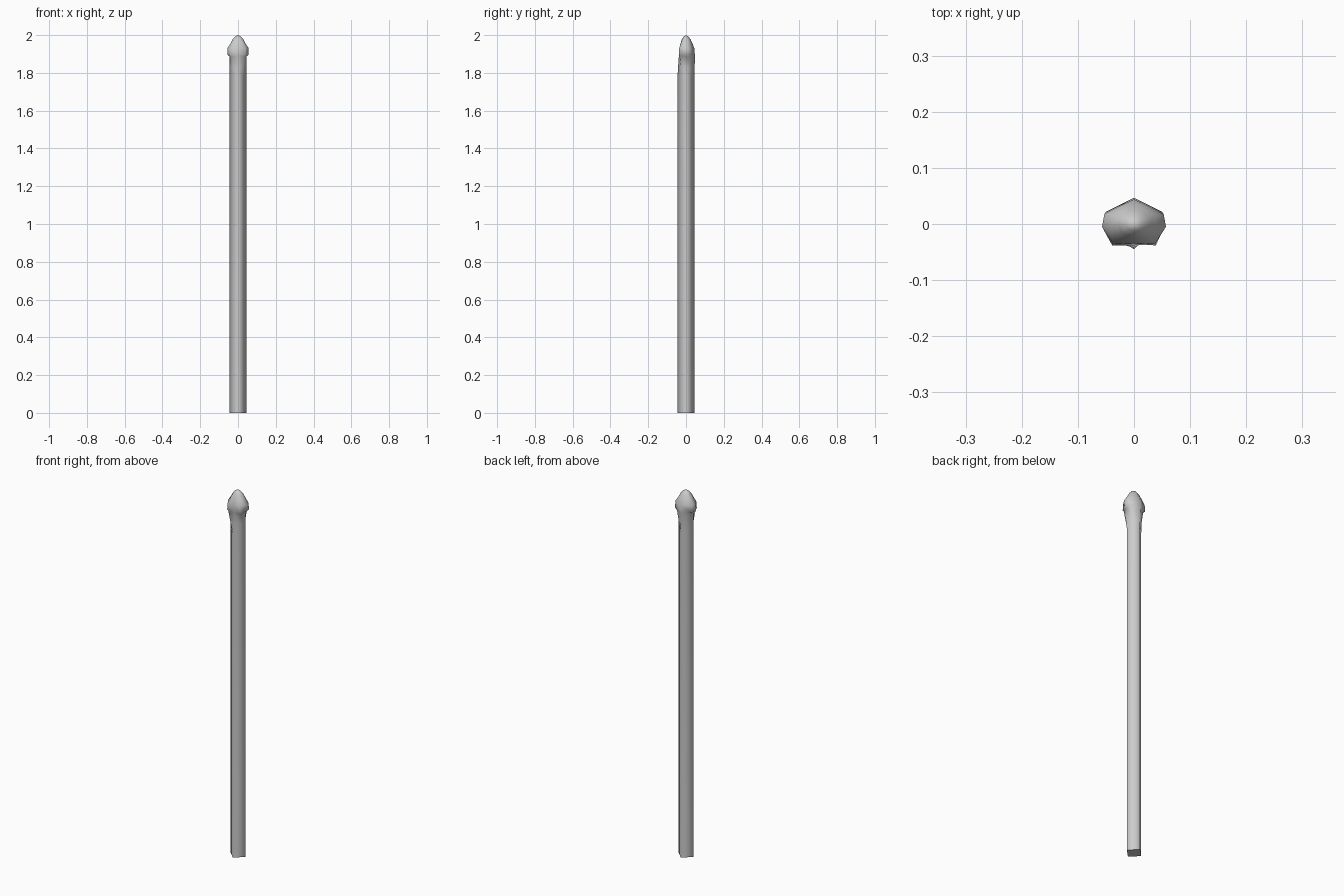
import bpy, bmesh

if "Cube" in bpy.data.objects:
    bpy.data.objects.remove(bpy.data.objects["Cube"])

# Half cross-sections (x, y) from back to front, listed by height
shaft = [(0, .045), (.0225, .0225), (.045, 0), (.0225, -.0225), (0, -.045)]
sections = [
    (0.0, shaft),
    (1.78, shaft),
    # flare under the head
    (1.83, [(0, .046), (.026, .026), (.045, 0), (.028, -.027), (0, -.042)]),
    (1.888, [(0, .047), (.035, .028), (.046, 0), (.036, -.033), (0, -.038)]),
    # shoulder ledge and rounded head
    (1.895, [(0, .047), (.05, .022), (.055, -.003), (.039, -.038), (0, -.037)]),
    (1.93, [(0, .044), (.053, .017), (.057, -.005), (.037, -.036), (0, -.034)]),
    (1.955, [(0, .035), (.036, .017), (.04, -.004), (.028, -.027), (0, -.029)]),
    (1.978, [(0, .024), (.023, .013), (.029, 0), (.019, -.018), (0, -.022)]),
    (1.993, [(0, .012), (.01, .008), (.015, 0), (.01, -.009), (0, -.012)]),
]


def mirrored_ring(bm, z, half):
    """Closed ring from a half section, mirrored across x."""
    points = half + [(-x, y) for x, y in half[-2:0:-1]]
    return [bm.verts.new((x, y, z)) for x, y in points]


bm = bmesh.new()
rings = [mirrored_ring(bm, z, half) for z, half in sections]
n = len(rings[0])
for low, high in zip(rings, rings[1:]):
    for i in range(n):
        j = (i + 1) % n
        bm.faces.new((low[i], low[j], high[j], high[i]))

# Pointed top and flat base
tip = bm.verts.new((0, 0, 2))
for i in range(n):
    bm.faces.new((rings[-1][i], rings[-1][(i + 1) % n], tip))
base = bm.faces.new(rings[0])

bmesh.ops.recalc_face_normals(bm, faces=bm.faces[:])
for f in bm.faces:
    f.smooth = True
for e in base.edges:
    e.smooth = False

mesh = bpy.data.meshes.new("post")
bm.to_mesh(mesh)
bm.free()
bpy.context.collection.objects.link(bpy.data.objects.new("post", mesh))
